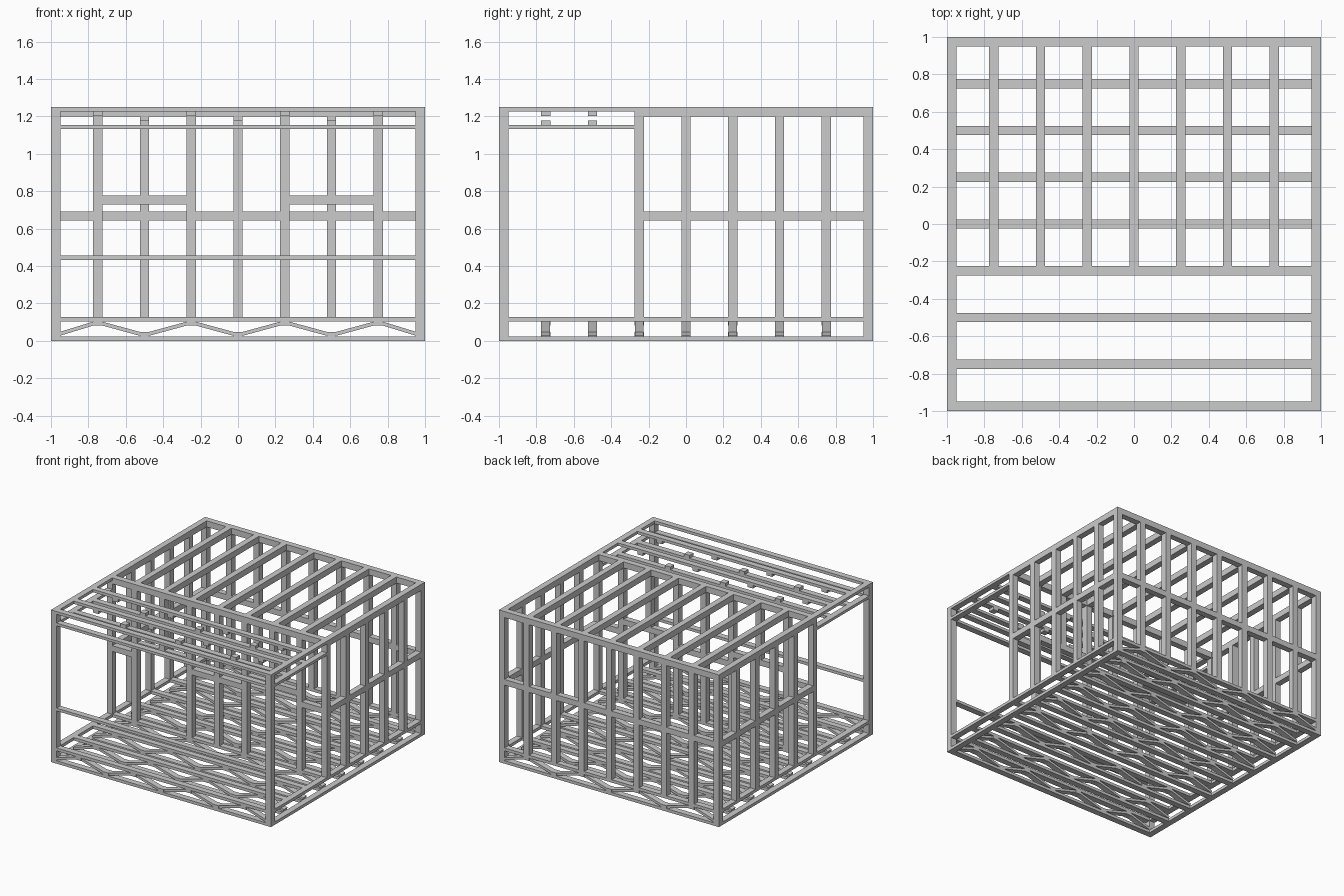
import bpy
import math

if "Cube" in bpy.data.objects:
    bpy.data.objects.remove(bpy.data.objects["Cube"])

T = 0.05      # timber width
C = 0.024     # thin chord thickness
E = 0.975     # centre line of the outer frame
GRID = [-0.75, -0.5, -0.25, 0, 0.25, 0.5, 0.75]


def box(name, x, y, z):
    """Box from (min, max) ranges."""
    bpy.ops.mesh.primitive_cube_add(size=1, location=[sum(r) / 2 for r in (x, y, z)])
    o = bpy.context.object
    o.name = name
    o.scale = [r[1] - r[0] for r in (x, y, z)]
    return o


def around(c, w=T):
    return (c - w / 2, c + w / 2)


def beam_x(name, y, z, x=(-0.95, 0.95)):
    return box(name, x, around(y), z)


def beam_y(name, x, z, y=(-0.95, 0.95)):
    return box(name, around(x), y, z)


def post(name, x, y, z=(0.129, 1.2)):
    return box(name, around(x), around(y), z)


def blocks(name, y, z0, z1):
    """Node blocks: under the top chord at odd bays, on the bottom chord at even bays."""
    for i, x in enumerate(GRID):
        z = (z1 - C, z1) if i % 2 == 0 else (z0, z0 + C)
        box(name, around(x), around(y), z)


def diagonal(name, xa, za, xb, zb, y):
    o = box(name, (0, math.hypot(xb - xa, zb - za)), around(y, T - 0.002), (0, 0.02))
    o.location = ((xa + xb) / 2, y, (za + zb) / 2)
    o.rotation_euler.y = -math.atan2(zb - za, xb - xa)


# Outer corner posts
for x in (-E, E):
    for y in (-E, E):
        post("corner_post", x, y, (0, 1.25))

# Floor: side rims and web trusses
FLOOR_BOTTOM, FLOOR_TOP = (0, C), (0.105, 0.129)
for z in (FLOOR_BOTTOM, FLOOR_TOP):
    for x in (-E, E):
        beam_y("floor_side_rim", x, z)
    for y in [-E] + GRID + [E]:
        beam_x("floor_truss_chord", y, z)
for y in [-E] + GRID + [E]:
    blocks("floor_truss_block", y, C, 0.105)
    for i in range(8):
        xa, xb = -1 + 0.25 * i + 0.022, -0.75 + 0.25 * i - 0.022
        if i == 0:
            xa = -0.955
        if i == 7:
            xb = 0.955
        lo, hi = 0.037, 0.093
        za, zb = (lo, hi) if i % 2 == 0 else (hi, lo)
        diagonal("floor_truss_web", xa, za, xb, zb, y)

# Porch roof: rims, thin chords and node blocks
for z in ((1.133, 1.155), (1.227, 1.25)):
    for x in (-E, E):
        beam_y("porch_side_rim", x, z, (-0.95, -0.275))
    for y in (-E, -0.75, -0.5):
        beam_x("porch_roof_chord", y, z)
for y in (-0.75, -0.5):
    blocks("porch_roof_block", y, 1.155, 1.227)

# Porch rail
beam_x("porch_rail", -E, (0.433, 0.456))

# House roof: plates and rafters
ROOF = (1.2, 1.25)
for x in (-E, E):
    beam_y("side_top_plate", x, ROOF, (-0.275, 0.95))
for y in (-0.25, E):
    beam_x("cross_top_plate", y, ROOF)
for x in GRID:
    beam_y("rafter", x, ROOF, (-0.225, 0.95))

# Side walls
MID = (0.645, 0.692)
for x in (-E, E):
    for y in GRID[2:]:
        post("side_wall_stud", x, y)
    beam_y("side_wall_blocking", x, MID, (-0.225, 0.95))

# Back wall
for x in GRID:
    post("back_wall_stud", x, E)
beam_x("back_wall_blocking", E, MID)

# Front wall with two door openings
for x in (-0.75, -0.25, 0, 0.25, 0.75):
    post("front_wall_stud", x, -0.25)
beam_x("front_wall_blocking", -0.25, MID, (-0.225, 0.225))
for s in (-1, 1):
    beam_x("front_wall_blocking", -0.25, MID, sorted((s * 0.775, s * 0.95)))
    beam_x("door_header", -0.25, (0.73, 0.777), sorted((s * 0.275, s * 0.725)))
    post("door_cripple_stud", s * 0.5, -0.25, (0.777, 1.2))
